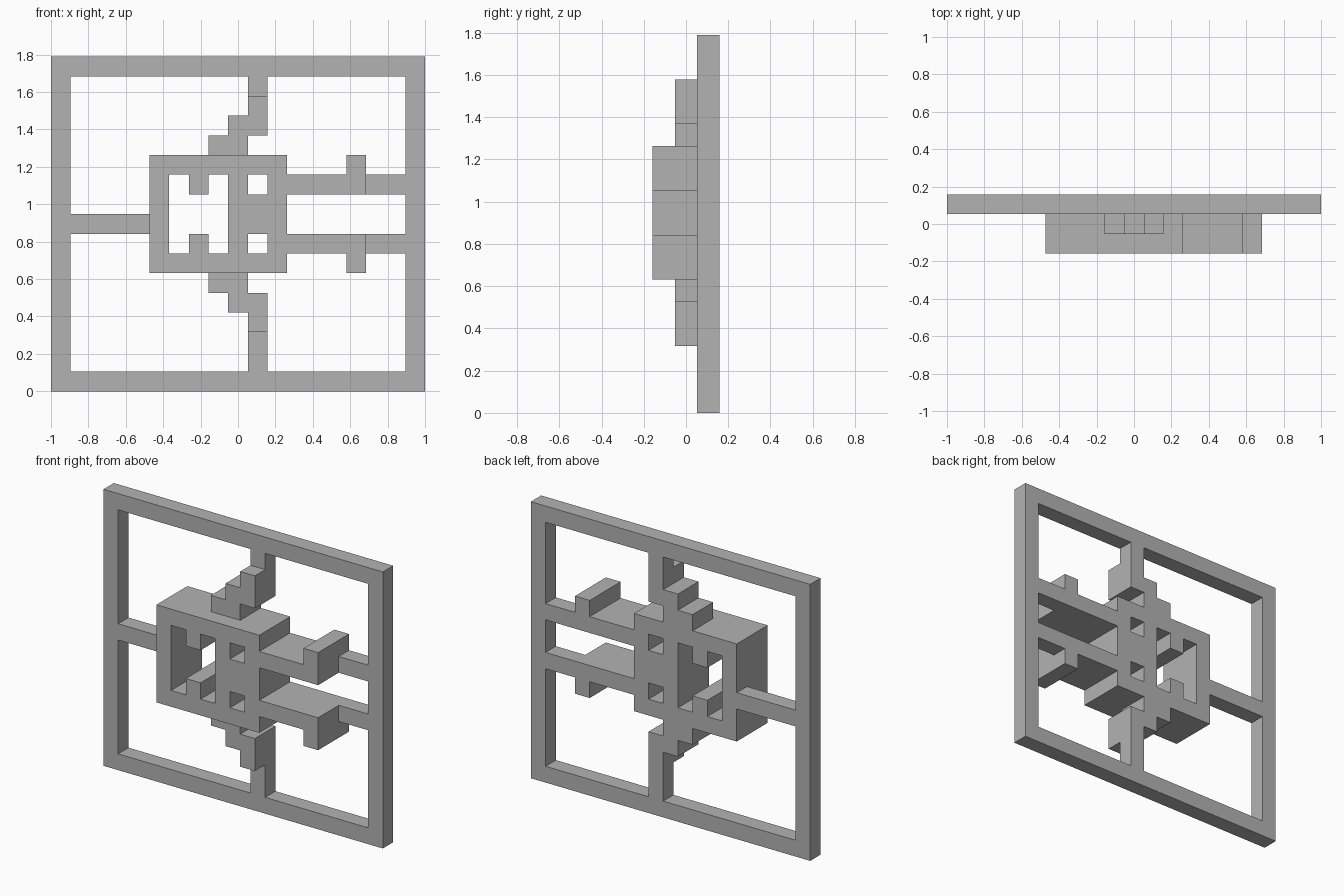
import bpy
import bmesh

U = 2 / 19        # one grid cell
BACK = 1.5 * U    # shared rear plane

if "Cube" in bpy.data.objects:
    bpy.data.objects.remove(bpy.data.objects["Cube"], do_unlink=True)

grey = bpy.data.materials.new("plain grey")
grey.use_nodes = True
colour = (0.45, 0.45, 0.45, 1)
grey.diffuse_color = colour
grey.node_tree.nodes["Principled BSDF"].inputs["Base Color"].default_value = colour


def rect(x0, x1, z0, z1):
    """Grid cells covered by a rectangle."""
    return {(x, z) for x in range(x0, x1) for z in range(z0, z1)}


def flip(cells):
    """Mirror cells top to bottom about the middle of the housing."""
    return {(x, 17 - z) for x, z in cells}


def build(name, cells, depth):
    """Extrude a cell silhouette forward from the rear plane."""
    bm = bmesh.new()
    for x, z in sorted(cells):
        corners = ((x, z), (x + 1, z), (x + 1, z + 1), (x, z + 1))
        bm.faces.new([bm.verts.new((a * U - 1, BACK, b * U)) for a, b in corners])
    bmesh.ops.remove_doubles(bm, verts=bm.verts, dist=U / 100)
    front = bmesh.ops.extrude_face_region(bm, geom=bm.faces[:], use_keep_orig=True)
    moved = [v for v in front["geom"] if isinstance(v, bmesh.types.BMVert)]
    bmesh.ops.translate(bm, verts=moved, vec=(0, -depth * U, 0))
    bmesh.ops.recalc_face_normals(bm, faces=bm.faces)
    mesh = bpy.data.meshes.new(name)
    bm.to_mesh(mesh)
    bm.free()
    mesh.materials.append(grey)
    bpy.context.collection.objects.link(bpy.data.objects.new(name, mesh))


# Outer square frame and the thin struts reaching inward
build("frame", rect(0, 19, 0, 17) - rect(1, 18, 1, 16), 1)
build("right_strut", rect(1, 5, 8, 9), 1)
build("upper_strut", rect(10, 11, 15, 16), 1)
build("lower_strut", rect(10, 11, 1, 3), 1)

# Deep central housing with a notched window and two small square holes
window = rect(6, 9, 7, 11) - {(7, 7), (7, 10)}
build("housing", rect(5, 12, 6, 12) - window - {(10, 7), (10, 10)}, 3)

# Stepped braces above and below the housing
steps = rect(8, 10, 12, 13) | rect(9, 11, 13, 14) | rect(10, 11, 14, 15)
build("upper_stepped_brace", steps, 2)
build("lower_stepped_brace", flip(steps), 2)

# Deep arms with an outward tooth, tied to the frame by thin ends
arm = rect(12, 16, 10, 11) | {(15, 11)}
tie = rect(16, 18, 10, 11)
for side, place in (("upper", set), ("lower", flip)):
    build(side + "_arm", place(arm), 3)
    build(side + "_arm_tie", place(tie), 1)
